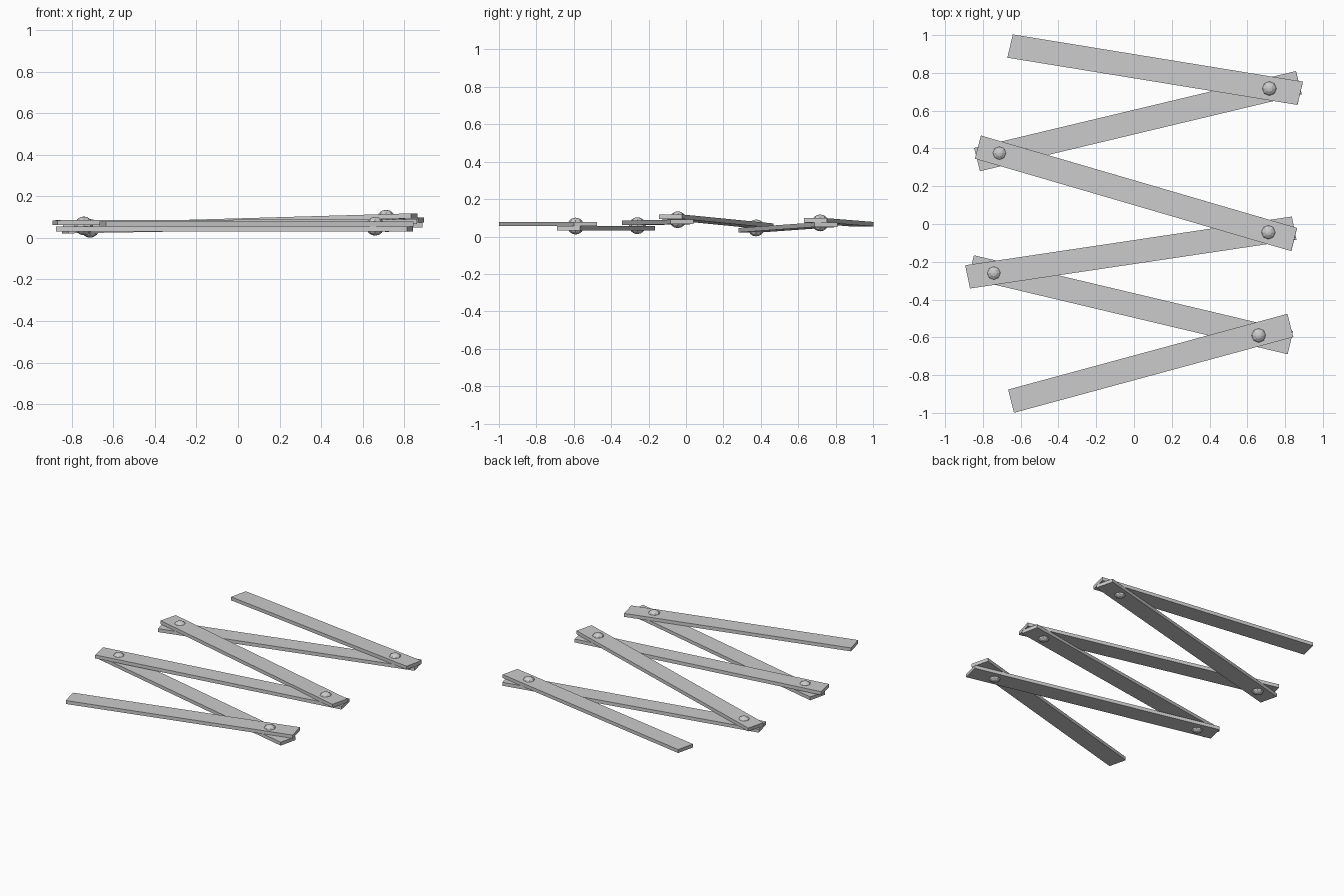
import bpy, bmesh
from mathutils import Vector, Matrix

if "Cube" in bpy.data.objects:
    bpy.data.objects.remove(bpy.data.objects["Cube"])

T = 0.024      # bar thickness
HALF = 0.0615  # half bar width, measured along y

# name, left end (x, y, z), right end (x, y, z), end-edge lean in x
BARS = [
    ("bar_1", (-0.651, -0.938, 0.067), (0.828, -0.537, 0.067), -0.0155),
    ("bar_2", (-0.862, -0.227, 0.044), (0.828, -0.628, 0.044), 0.0145),
    ("bar_3", (-0.881, -0.280, 0.073), (0.848, -0.022, 0.078), -0.0125),
    ("bar_4", (-0.826, 0.407, 0.058), (0.848, -0.082, 0.106), 0.0155),
    ("bar_5", (-0.831, 0.341, 0.034), (0.873, 0.748, 0.063), -0.0155),
    ("bar_6", (-0.656, 0.942, 0.066), (0.880, 0.692, 0.086), 0.0145),
]

# hinge rivet centres, at the contact between two bars
RIVETS = [
    (0.660, -0.590, 0.056), (-0.742, -0.260, 0.058), (0.712, -0.044, 0.090),
    (-0.712, 0.375, 0.046), (0.717, 0.717, 0.073),
]


def finish(name, bm):
    bmesh.ops.recalc_face_normals(bm, faces=bm.faces)
    me = bpy.data.meshes.new(name)
    bm.to_mesh(me)
    bm.free()
    ob = bpy.data.objects.new(name, me)
    bpy.context.collection.objects.link(ob)


# flat slats, ends slightly skewed
for name, a, b, lean in BARS:
    a, b = Vector(a), Vector(b)
    edge = Vector((lean, HALF, 0))
    up = (b - a).cross(edge).normalized() * T / 2
    bm = bmesh.new()
    face = bm.faces.new([bm.verts.new(p - up) for p in (a - edge, b - edge, b + edge, a + edge)])
    ext = bmesh.ops.extrude_face_region(bm, geom=[face])
    bmesh.ops.translate(bm, vec=up * 2,
                        verts=[v for v in ext["geom"] if isinstance(v, bmesh.types.BMVert)])
    finish(name, bm)

# low-poly ball rivets poking through both slats
for i, pos in enumerate(RIVETS):
    bm = bmesh.new()
    bmesh.ops.create_uvsphere(bm, u_segments=8, v_segments=8, radius=0.045,
                              matrix=Matrix.Translation(pos))
    finish(f"hinge_rivet_{i + 1}", bm)
